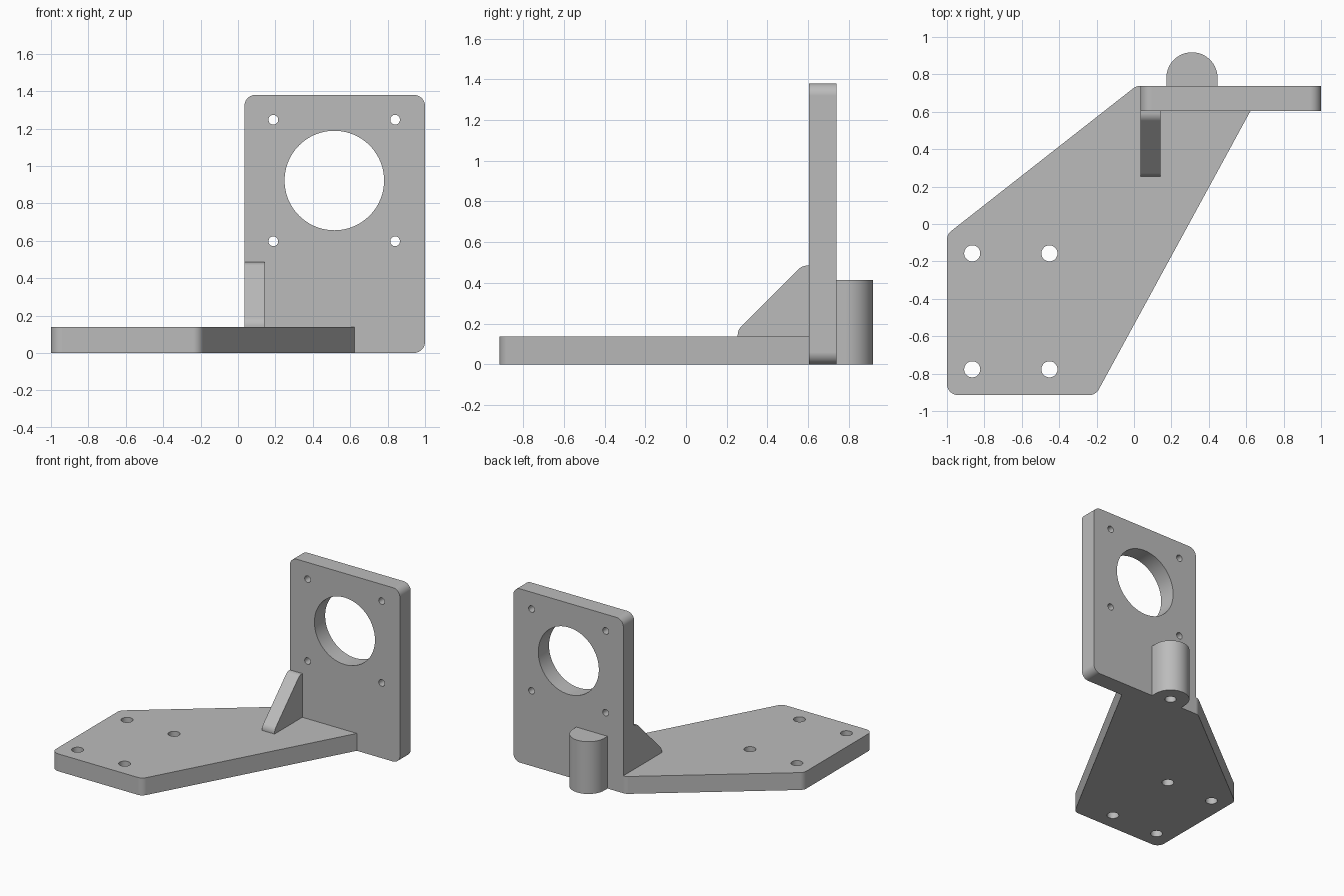
import bpy, bmesh, math
from mathutils import Vector, Matrix

cube = bpy.data.objects.get("Cube")
if cube:
    bpy.data.objects.remove(cube, do_unlink=True)

grey = bpy.data.materials.new("plain grey")
grey.use_nodes = True
grey.diffuse_color = (0.5, 0.5, 0.5, 1)
grey.node_tree.nodes["Principled BSDF"].inputs["Base Color"].default_value = (0.5, 0.5, 0.5, 1)

# Axis frames: profile u, profile v, extrusion direction
UP = ((1, 0, 0), (0, 1, 0), (0, 0, 1))
BACK = ((1, 0, 0), (0, 0, 1), (0, 1, 0))
SIDE = ((0, 1, 0), (0, 0, 1), (1, 0, 0))


def rounded(corners, steps=10):
    """Fillet each (u, v, radius) corner with a tangent arc."""
    out = []
    for i, (u, v, r) in enumerate(corners):
        p = Vector((u, v))
        if r == 0:
            out.append(p)
            continue
        a = (Vector(corners[i - 1][:2]) - p).normalized()
        b = (Vector(corners[(i + 1) % len(corners)][:2]) - p).normalized()
        half = a.angle(b) / 2
        centre = p + (a + b).normalized() * r / math.sin(half)
        start = p + a * r / math.tan(half) - centre
        end = p + b * r / math.tan(half) - centre
        sweep = start.angle_signed(end)
        for k in range(steps + 1):
            out.append(centre + Matrix.Rotation(-sweep * k / steps, 2) @ start)
    return out


def circle(u, v, r, n=64):
    return [Vector((u + r * math.cos(math.tau * k / n), v + r * math.sin(math.tau * k / n)))
            for k in range(n)]


def prism(name, outlines, frame, low, high):
    """Extrude flat outlines along the frame's third axis."""
    au, av, aw = (Vector(a) for a in frame)
    bm = bmesh.new()
    for pts in outlines:
        face = bm.faces.new([bm.verts.new(au * p.x + av * p.y + aw * low) for p in pts])
        ext = bmesh.ops.extrude_face_region(bm, geom=[face], use_keep_orig=True)
        bmesh.ops.translate(bm, vec=aw * (high - low),
                            verts=[e for e in ext["geom"] if isinstance(e, bmesh.types.BMVert)])
    bmesh.ops.recalc_face_normals(bm, faces=bm.faces[:])
    mesh = bpy.data.meshes.new(name)
    bm.to_mesh(mesh)
    bm.free()
    mesh.materials.append(grey)
    obj = bpy.data.objects.new(name, mesh)
    bpy.context.collection.objects.link(obj)
    return obj


def finish(obj, holes=None, frame=UP, low=0, high=1):
    """Drill the holes and shade the rounds smoothly."""
    bpy.ops.object.select_all(action='DESELECT')
    bpy.context.view_layer.objects.active = obj
    obj.select_set(True)
    if holes:
        cutter = prism("hole_cutter", holes, frame, low, high)
        cutter.hide_render = True
        mod = obj.modifiers.new("holes", 'BOOLEAN')
        mod.operation, mod.solver, mod.object = 'DIFFERENCE', 'EXACT', cutter
        bpy.ops.object.modifier_apply(modifier=mod.name)
        bpy.data.objects.remove(cutter, do_unlink=True)
    bpy.ops.object.shade_smooth_by_angle(angle=math.radians(25))
    weighted = obj.modifiers.new("even shading", 'WEIGHTED_NORMAL')
    weighted.keep_sharp = True


R = 0.06                      # common corner radius
FRONT, REAR = 0.603, 0.738    # upright plate faces
LEFT_EDGE, THICK = 0.034, 0.138

# Base plate, notched around the upright, with four mounting holes
base = prism("base_plate", [rounded([
    (-1, -0.915, R), (-0.205, -0.915, R), (0.622, FRONT, 0), (LEFT_EDGE, FRONT, 0),
    (LEFT_EDGE, REAR, 0), (0.012, REAR, R), (-1, -0.055, R)])], UP, 0, THICK)
finish(base, [circle(x, y, 0.043) for x in (-0.865, -0.452) for y in (-0.157, -0.777)],
       UP, -0.1, 0.3)

# Upright plate with a large bore and four screw holes
upright = prism("upright_plate", [rounded([
    (LEFT_EDGE, 0, 0), (1, 0, R), (1, 1.38, R), (LEFT_EDGE, 1.38, R)])], BACK, FRONT, REAR)
finish(upright, [circle(0.515, 0.922, 0.266, 96)] +
       [circle(x, z, 0.026, 32) for x in (0.189, 0.84) for z in (0.597, 1.247)],
       BACK, 0.4, 0.9)

# Triangular gusset bracing the upright
gusset = prism("gusset", [rounded([
    (0.254, THICK, 0), (FRONT, THICK, 0), (FRONT, 0.485, 0),
    (0.57, 0.485, R), (0.254, 0.169, R)])], SIDE, LEFT_EDGE, 0.143)
finish(gusset)

# Round-backed boss with a blind hole from below
bx, by, br = 0.31, 0.781, 0.137
arc = [Vector((bx + br * math.cos(math.pi * k / 32), by + br * math.sin(math.pi * k / 32)))
       for k in range(33)]
boss = prism("rear_boss", [arc + [Vector((bx - br, REAR)), Vector((bx + br, REAR))]], UP, 0, 0.415)
finish(boss, [circle(bx, by, 0.041)], UP, -0.1, 0.3)
